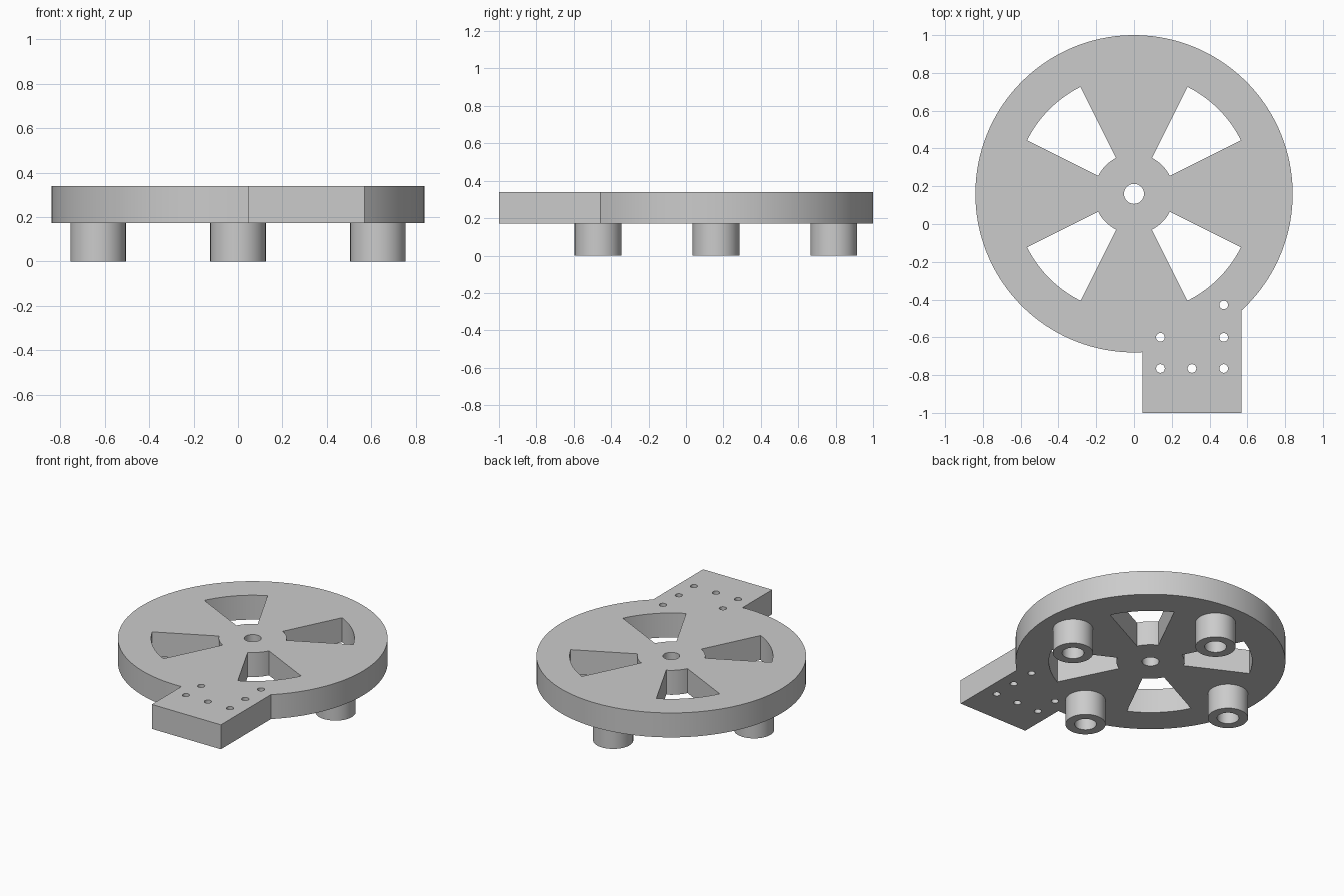
import bpy, bmesh
from math import sin, cos, pi, atan, asin, acos, radians

cube = bpy.data.objects.get("Cube")
if cube:
    bpy.data.objects.remove(cube, do_unlink=True)

grey = bpy.data.materials.new("light_grey")
grey.use_nodes = True
colour = (0.6, 0.6, 0.6, 1)
grey.diffuse_color = colour
grey.node_tree.nodes["Principled BSDF"].inputs["Base Color"].default_value = colour

CX, CY, R = 0.0, 0.16, 0.84       # wheel centre and radius
Z0, Z1 = 0.172, 0.34              # underside and top of the plate
POST_RING = 0.63


def arc(cx, cy, r, a0, a1, n):
    """Points along an arc, both ends included."""
    return [(cx + r * cos(a0 + (a1 - a0) * i / n),
             cy + r * sin(a0 + (a1 - a0) * i / n)) for i in range(n + 1)]


def circle(cx, cy, r, n):
    return arc(cx, cy, r, 0, 2 * pi, n)[:-1]


def extrude_profile(name, loops, z0, z1):
    """Solid from an outline and its holes, extruded from z0 to z1."""
    curve = bpy.data.curves.new(name, "CURVE")
    curve.dimensions = "2D"
    curve.fill_mode = "BOTH"
    curve.extrude = (z1 - z0) / 2
    for loop in loops:
        spline = curve.splines.new("POLY")
        spline.points.add(len(loop) - 1)
        for point, (x, y) in zip(spline.points, loop):
            point.co = (x, y, 0, 1)
        spline.use_cyclic_u = True
    obj = bpy.data.objects.new(name, curve)
    bpy.context.collection.objects.link(obj)
    bpy.ops.object.select_all(action="DESELECT")
    obj.select_set(True)
    bpy.context.view_layer.objects.active = obj
    bpy.ops.object.convert(target="MESH")
    obj = bpy.context.object
    # Weld caps to walls and set the height
    bm = bmesh.new()
    bm.from_mesh(obj.data)
    bmesh.ops.remove_doubles(bm, verts=bm.verts, dist=0.0001)
    bmesh.ops.recalc_face_normals(bm, faces=bm.faces)
    bmesh.ops.translate(bm, verts=bm.verts, vec=(0, 0, (z0 + z1) / 2))
    bm.to_mesh(obj.data)
    bm.free()
    obj.data.materials.clear()
    obj.data.materials.append(grey)
    bpy.ops.object.shade_smooth_by_angle(angle=radians(30))
    return obj


# Wheel outline merged with the rectangular mounting tab
left, right, front = 0.045, 0.57, -1.0
start = -acos(right / R)
end = 2 * pi - acos(left / R)
outline = arc(CX, CY, R, start, end, 120) + [(left, front), (right, front)]

# Four windows between the spokes
windows = []
half = pi / 4 - atan(0.5)
for k in range(4):
    mid = pi / 4 + k * pi / 2
    windows.append(arc(CX, CY, 0.633, mid - half, mid + half, 20)
                   + arc(CX, CY, 0.212, mid + half, mid - half, 10))

# Axle hole and screw holes
axle = circle(CX, CY, 0.053, 40)
screws = [circle(x, y, 0.023, 24) for x, y in
          [(0.14, -0.6), (0.14, -0.765), (0.307, -0.765),
           (0.475, -0.765), (0.475, -0.6), (0.475, -0.428)]]

extrude_profile("wheel_plate", [outline, axle] + windows + screws, Z0, Z1)

# Hollow posts under the spokes
for k, side in enumerate(["left", "back", "right", "front"]):
    x = CX + POST_RING * cos(k * pi / 2)
    y = CY + POST_RING * sin(k * pi / 2)
    extrude_profile(side + "_post",
                    [circle(x, y, 0.125, 48), circle(x, y, 0.068, 40)], 0, Z0)
